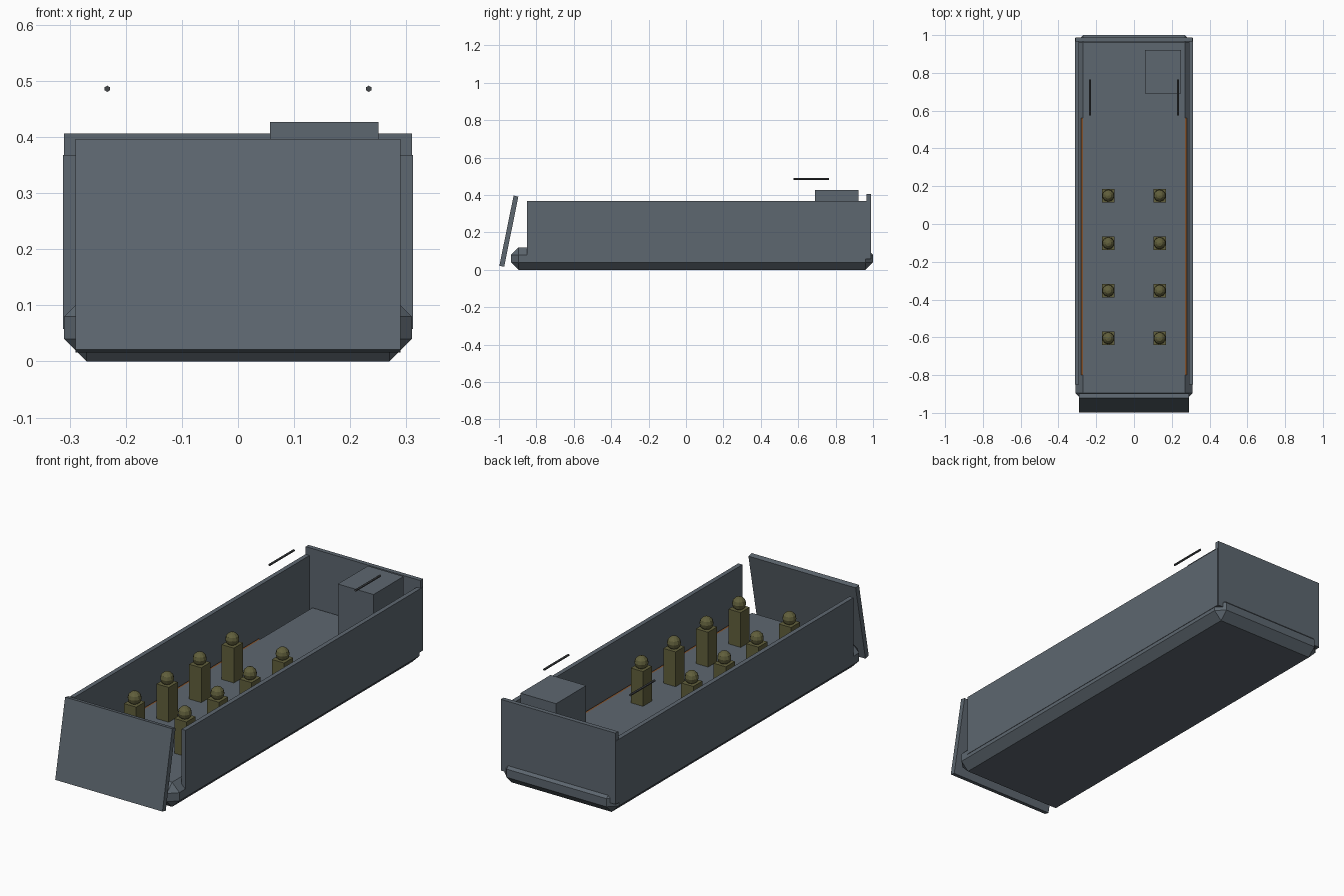
import bpy
import math

default = bpy.data.objects.get("Cube")
if default:
    bpy.data.objects.remove(default, do_unlink=True)


def material(name, rgb):
    mat = bpy.data.materials.new(name)
    mat.use_nodes = True
    color = (*rgb, 1)
    mat.diffuse_color = color
    mat.node_tree.nodes["Principled BSDF"].inputs["Base Color"].default_value = color
    return mat


GREY = material("steel grey", (0.11, 0.135, 0.16))
DARK = material("gunmetal", (0.06, 0.065, 0.07))
OLIVE = material("olive drab", (0.12, 0.115, 0.045))
WOOD = material("deck wood", (0.23, 0.085, 0.025))


def finish(name, mat):
    obj = bpy.context.object
    obj.name = name
    obj.data.materials.append(mat)
    return obj


def box(name, low, high, mat):
    """Axis-aligned box between two corners."""
    center = [(a + b) / 2 for a, b in zip(low, high)]
    bpy.ops.mesh.primitive_cube_add(size=1, location=center)
    obj = finish(name, mat)
    obj.scale = [b - a for a, b in zip(low, high)]
    bpy.ops.object.transform_apply(location=False, rotation=False, scale=True)
    return obj


# Flat hull with chamfered edges
hull = box("hull", (-0.31, -0.935, 0), (0.31, 1.0, 0.12), GREY)
bevel = hull.modifiers.new("chamfer", 'BEVEL')
bevel.width = 0.04
bevel.segments = 1

# Deck boards, just showing along the foot of the walls
box("deck_boards", (-0.28, -0.8, 0.1), (0.28, 0.56, 0.1195), WOOD)

# Side walls and stern plate
for side, s in (("left", 1), ("right", -1)):
    x = sorted((s * 0.29, s * 0.312))
    box(side + "_wall", (x[0], -0.85, 0.058), (x[1], 0.985, 0.368), GREY)
box("stern_plate", (-0.31, 0.966, 0.058), (0.31, 0.988, 0.406), GREY)

# Bow ramp, leaning back
ramp = box("bow_ramp", (-0.29, -0.96, 0.015), (0.29, -0.934, 0.398), GREY)
ramp.rotation_euler.x = -0.2

# Engine box at the stern
box("engine_box", (0.057, 0.69, 0.1), (0.25, 0.922, 0.427), GREY)

# Gun barrels
for side, s in (("left", 1), ("right", -1)):
    bpy.ops.mesh.primitive_cylinder_add(
        vertices=6, radius=0.0055, depth=0.19,
        location=(s * 0.233, 0.67, 0.486), rotation=(math.pi / 2, 0, 0))
    finish(side + "_gun_barrel", DARK)

# Two rows of standing passengers
for row in range(4):
    y = 0.15 - row * 0.2515
    for side, s in (("left", 1), ("right", -1)):
        x = s * 0.136
        tag = f"{side}_{row + 1}"
        box("passenger_body_" + tag, (x - 0.033, y - 0.035, 0.11),
            (x + 0.033, y + 0.035, 0.29), OLIVE)
        bpy.ops.mesh.primitive_uv_sphere_add(
            segments=10, ring_count=6, radius=0.032, location=(x, y, 0.314))
        finish("passenger_head_" + tag, OLIVE)
